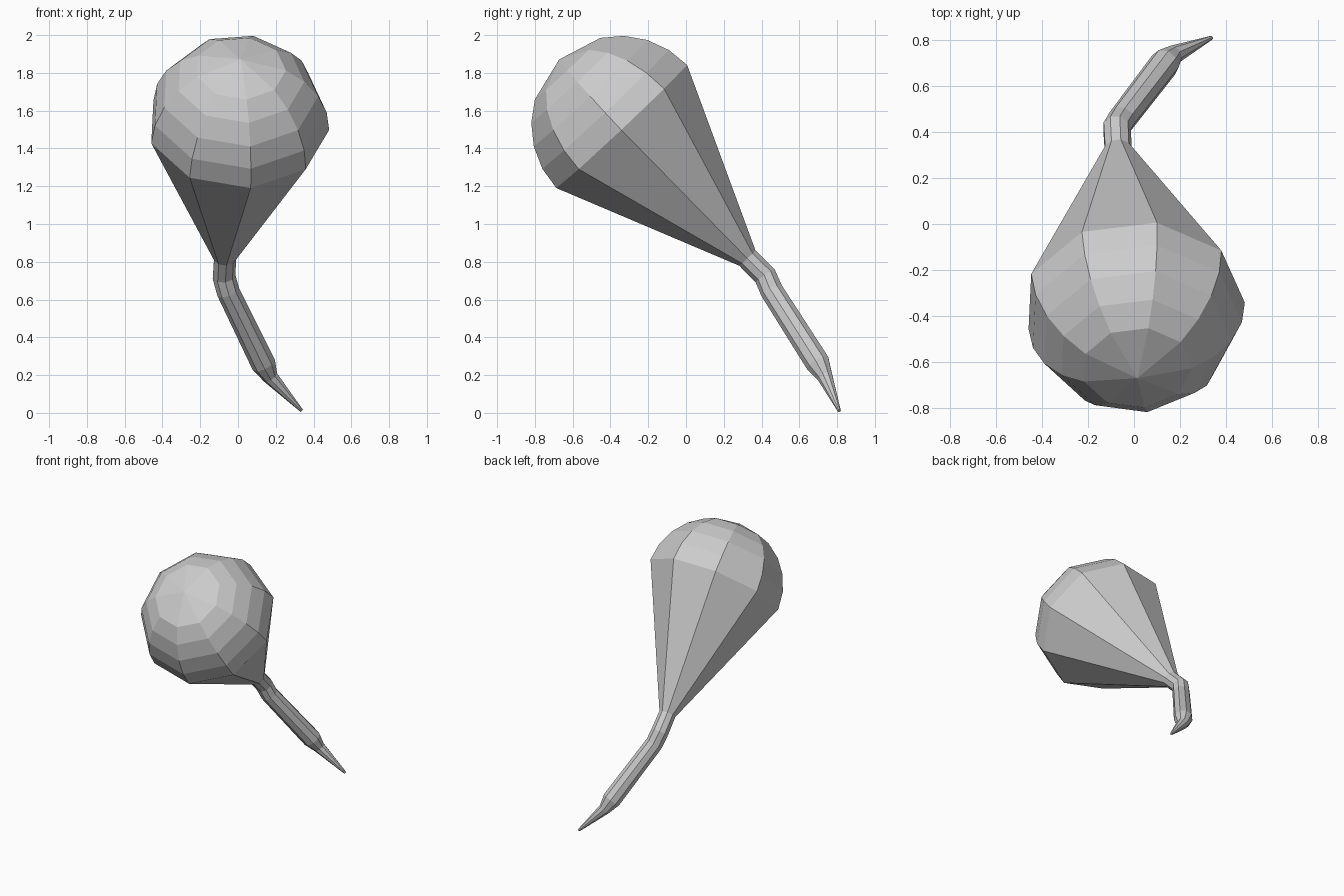
import bpy, bmesh
from math import sin, cos, radians
from mathutils import Vector

if "Cube" in bpy.data.objects:
    bpy.data.objects.remove(bpy.data.objects["Cube"])

SIDES = 9
PHASE = radians(-2)

# Head: a tilted nine-sided dome
C = Vector((0, -0.34, 1.52))
R = 0.483
axis = Vector((-0.03, 0.686, -0.728)).normalized()
u = (Vector((1, 0, 0)) - axis * axis.x).normalized()
v = u.cross(axis)
if v.z < 0:
    v.negate()

bm = bmesh.new()


def ring(center, radius, a, b):
    return [bm.verts.new(center + radius * (cos(t) * a + sin(t) * b))
            for t in (PHASE + radians(360 / SIDES) * i for i in range(SIDES))]


def bridge(r0, r1):
    for i in range(SIDES):
        j = (i + 1) % SIDES
        bm.faces.new((r0[i], r0[j], r1[j], r1[i]))


rings = []
for deg in (60, 45, 30, 15, 0):
    t = radians(deg)
    rings.append(ring(C - axis * R * sin(t), R * cos(t), u, v))
pole = bm.verts.new(C - axis * R)
for i in range(SIDES):
    bm.faces.new((pole, rings[0][(i + 1) % SIDES], rings[0][i]))

# Neck and crooked tail: centre, radius
path = [((-0.07, 0.325, 0.82), 0.06),
        ((-0.075, 0.42, 0.725), 0.062),
        ((-0.053, 0.455, 0.645), 0.062),
        ((0.135, 0.70, 0.26), 0.066),
        ((0.172, 0.737, 0.19), 0.042),
        ((0.337, 0.811, 0.012), 0.009)]
pts = [Vector(p) for p, _ in path]
tangent = axis
for k, (p, r) in enumerate(path):
    after = pts[min(k + 1, len(pts) - 1)]
    before = pts[max(k - 1, 0)]
    new = ((after - pts[k]).normalized() + (pts[k] - before).normalized()).normalized()
    if k == 0:
        new = axis
    q = tangent.rotation_difference(new)
    u, v, tangent = q @ u, q @ v, new
    rings.append(ring(pts[k], r, u, v))
for r0, r1 in zip(rings, rings[1:]):
    bridge(r0, r1)
bm.faces.new(rings[-1])
bmesh.ops.recalc_face_normals(bm, faces=bm.faces)

mesh = bpy.data.meshes.new("bulb_with_tail")
bm.to_mesh(mesh)
bm.free()
bpy.context.collection.objects.link(bpy.data.objects.new("bulb_with_tail", mesh))
